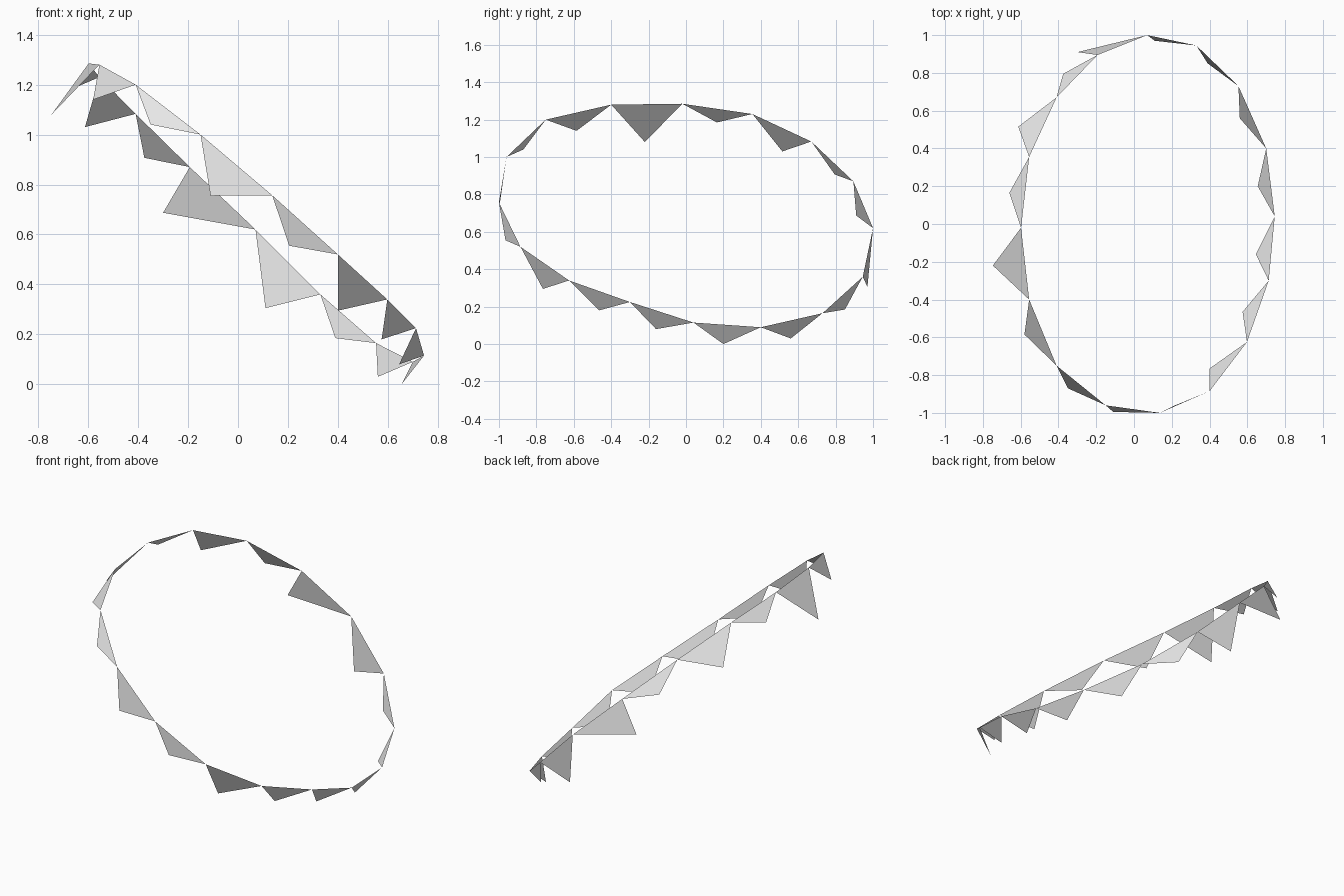
import bpy
from mathutils import Vector

# Remove the default object
default_cube = bpy.data.objects.get("Cube")
if default_cube:
    bpy.data.objects.remove(default_cube, do_unlink=True)


def make_material(name, grey):
    """Create a plain flat material."""
    material = bpy.data.materials.new(name)
    material.use_nodes = True
    colour = (grey, grey, grey, 1)
    material.diffuse_color = colour
    shader = material.node_tree.nodes["Principled BSDF"]
    shader.inputs["Base Color"].default_value = colour
    shader.inputs["Roughness"].default_value = .9
    return material


def make_flag(name, start, end, tip, material):
    """Create one triangular pennant hanging between two ring corners."""
    mesh = bpy.data.meshes.new(name)
    corners = [Vector(start), Vector(tip), Vector(end)]
    mesh.from_pydata(corners, [], [range(len(corners))])
    mesh.materials.append(material)
    mesh.update()
    flag = bpy.data.objects.new(name, mesh)
    bpy.context.scene.collection.objects.link(flag)
    return flag


# Tilted oval ring: each row is a hanging corner and the free tip that follows it
ring = [
    ((.07, 1, .62), (.11, .97, .305)),
    ((.33, .945, .36), (.39, .85, .185)),
    ((.553, .73, .165), (.56, .56, .03)),
    ((.70, .40, .09), (.655, .20, 0)),
    ((.745, .04, .115), (.645, -.16, .08)),
    ((.713, -.30, .225), (.575, -.465, .18)),
    ((.598, -.625, .34), (.40, -.765, .295)),
    ((.40, -.885, .52), (.205, -.965, .555)),
    ((.137, -1, .757), (-.11, -.995, .755)),
    ((-.15, -.96, 1), (-.35, -.87, 1.04)),
    ((-.41, -.75, 1.2), (-.58, -.585, 1.14)),
    ((-.555, -.40, 1.28), (-.747, -.22, 1.08)),
    ((-.598, -.02, 1.285), (-.66, .165, 1.185)),
    ((-.555, .355, 1.23), (-.613, .515, 1.03)),
    ((-.41, .67, 1.083), (-.375, .795, .907)),
    ((-.193, .895, .87), (-.30, .91, .687)),
]

# Closed loop of pennants, each sharing its corners with its neighbours
cloth = make_material("light grey cloth", .8)
for index, (corner, tip) in enumerate(ring):
    next_corner = ring[(index + 1) % len(ring)][0]
    make_flag(f"bunting_flag_{index + 1}", corner, next_corner, tip, cloth)
